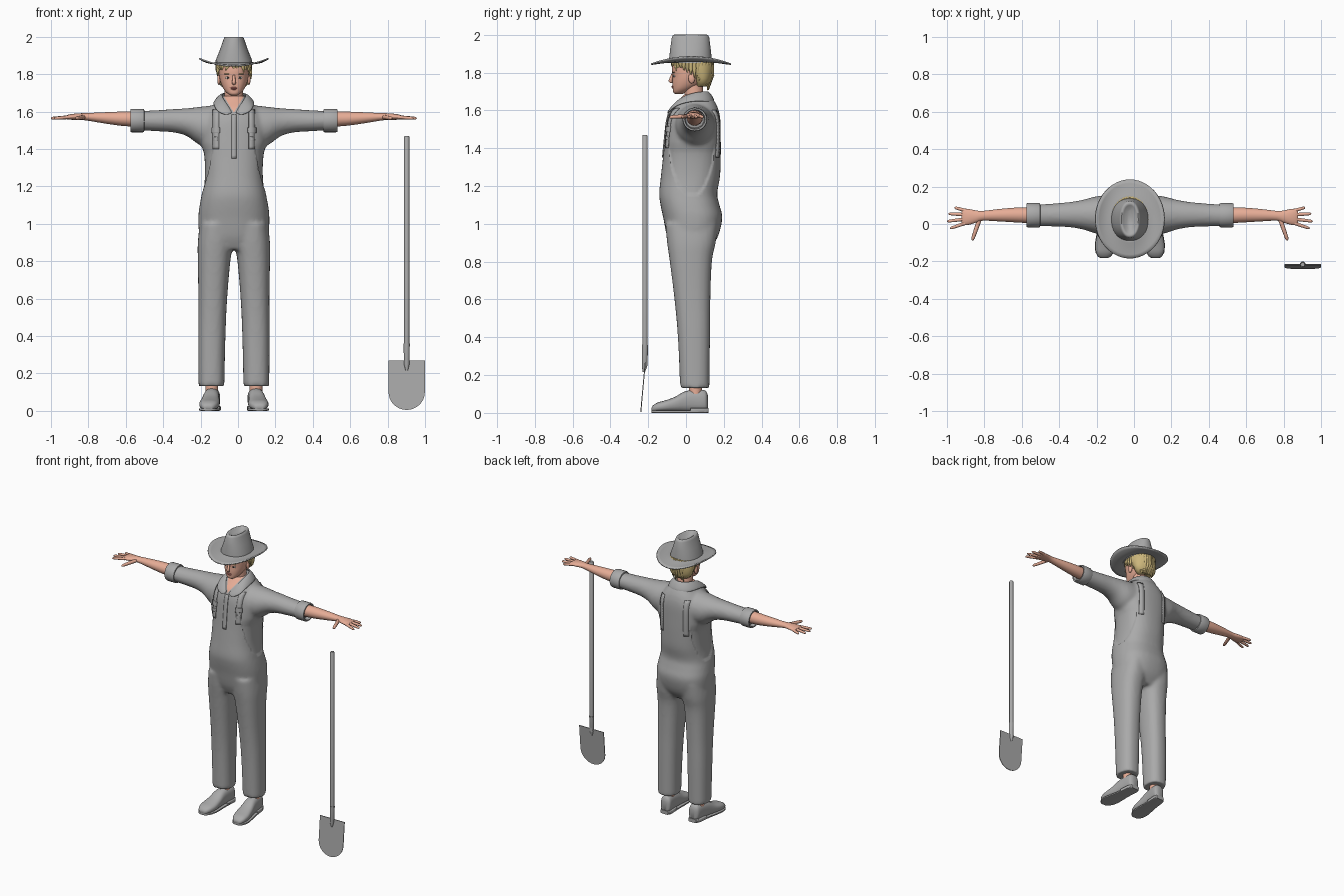
import bpy, bmesh, math, random
from mathutils import Vector as V
from mathutils.bvhtree import BVHTree

if "Cube" in bpy.data.objects:
    bpy.data.objects.remove(bpy.data.objects["Cube"])

random.seed(3)
X0 = -0.022  # figure's centre line


def mat(name, r, g, b):
    m = bpy.data.materials.new(name)
    m.diffuse_color = (r, g, b, 1)
    m.use_nodes = True
    m.node_tree.nodes["Principled BSDF"].inputs["Base Color"].default_value = m.diffuse_color
    return m


GREY = mat("grey_cloth", 0.40, 0.40, 0.40)
SKIN = mat("skin", 0.86, 0.45, 0.33)
HAIR = mat("blond_hair", 0.60, 0.47, 0.20)
LIPS = mat("lips", 0.60, 0.20, 0.17)
WHITE = mat("eye_white", 0.80, 0.78, 0.75)
DARK = mat("eye_dark", 0.06, 0.05, 0.04)


def finish(name, bm, m, angle=40):
    bmesh.ops.recalc_face_normals(bm, faces=bm.faces[:])
    me = bpy.data.meshes.new(name)
    bm.to_mesh(me)
    bm.free()
    for p in me.polygons:
        p.use_smooth = True
    me.set_sharp_from_angle(angle=math.radians(angle))
    me.materials.append(m)
    ob = bpy.data.objects.new(name, me)
    bpy.context.collection.objects.link(ob)
    return ob


def loft(bm, secs, n=24, e=2.0, k=1):
    """Skin (super)elliptic sections (centre, u, v); k = spline steps per span."""
    if k > 1:
        out = []
        for i in range(len(secs) - 1):
            q = [secs[max(i - 1, 0)], secs[i], secs[i + 1], secs[min(i + 2, len(secs) - 1)]]
            for j in range(k):
                t = j / k
                out.append([0.5 * (2 * b + (c - a) * t + (2 * a - 5 * b + 4 * c - d) * t * t
                                   + (3 * b - a - 3 * c + d) * t ** 3) for a, b, c, d in zip(*q)])
        secs = out + [secs[-1]]
    rings = []
    for c, u, v in secs:
        ring = []
        for i in range(n):
            a = 2 * math.pi * i / n
            ca, sa = math.cos(a), math.sin(a)
            ring.append(bm.verts.new(c + u * math.copysign(abs(ca) ** (2 / e), ca)
                                     + v * math.copysign(abs(sa) ** (2 / e), sa)))
        rings.append(ring)
    for r, s in zip(rings, rings[1:]):
        for i in range(n):
            bm.faces.new((r[i], r[(i + 1) % n], s[(i + 1) % n], s[i]))
    bm.faces.new(rings[0])
    bm.faces.new(rings[-1])


def zsec(z, y0, y1, hw, x=X0):
    return (V((x, (y0 + y1) / 2, z)), V((hw, 0, 0)), V((0, (y1 - y0) / 2, 0)))


def xsec(s, dx, cz, rz, cy, ry):
    return (V((X0 + s * dx, cy, cz)), V((0, ry, 0)), V((0, 0, rz)))


def ysec(y, x, hw, z0, z1):
    return (V((x, y, (z0 + z1) / 2)), V((hw, 0, 0)), V((0, 0, (z1 - z0) / 2)))


def tube(pts):
    """Sections along a path of (x, y, z, radius)."""
    P = [V(p[:3]) for p in pts]
    d = (P[-1] - P[0]).normalized()
    u = d.cross(V((0, 1, 0)) if abs(d.y) < 0.9 else V((0, 0, 1))).normalized()
    w = d.cross(u)
    return [(p, u * q[3], w * q[3]) for p, q in zip(P, pts)]


def part(name, secs, m, n=24, e=2.0, k=1, angle=40):
    bm = bmesh.new()
    loft(bm, secs, n, e, k)
    return finish(name, bm, m, angle)


def ball(name, loc, size, m):
    bm = bmesh.new()
    bmesh.ops.create_uvsphere(bm, u_segments=14, v_segments=8, radius=1)
    for v in bm.verts:
        v.co = V(loc) + V(a * b for a, b in zip(v.co, size))
    return finish(name, bm, m, 180)


# Work suit: torso, sleeves and legs fused into one smooth skin
bm = bmesh.new()
torso = [(.86, -.07, .12, .12), (.93, -.1, .168, .18), (1.03, -.12, .192, .19), (1.1, -.135, .177, .183),
         (1.16, -.142, .165, .172), (1.25, -.133, .18, .162), (1.35, -.122, .184, .164), (1.45, -.112, .184, .178),
         (1.55, -.1, .182, .172), (1.61, -.078, .17, .132), (1.65, -.042, .15, .092), (1.685, -.01, .125, .066)]
loft(bm, [zsec(*t) for t in torso], 40, 2.4, 4)
for s in (-1, 1):
    sleeve = [(.1, 1.52, .115, .045, .11), (.18, 1.523, .103, .048, .1), (.25, 1.543, .075, .05, .08),
              (.32, 1.551, .063, .05, .068), (.42, 1.551, .056, .048, .061), (.53, 1.552, .051, .046, .057)]
    loft(bm, [xsec(s, *t) for t in sleeve], 32, 2, 4)
    leg = [(.132, -.031, .124, .069, .12), (.4, -.043, .127, .073, .118), (.6, -.061, .129, .077, .113),
           (.8, -.086, .137, .087, .106), (.9, -.1, .157, .095, .098), (1, -.11, .17, .09, .092)]
    loft(bm, [zsec(*t[:4], X0 + s * t[4]) for t in leg], 32, 2.4, 4)
suit = finish("work_suit", bm, GREY)
rm = suit.modifiers.new("fuse", 'REMESH')
rm.mode, rm.voxel_size = 'VOXEL', 0.011
sm = suit.modifiers.new("soften", 'SMOOTH')
sm.iterations = 6
dg = bpy.context.evaluated_depsgraph_get()
fused = bpy.data.meshes.new_from_object(suit.evaluated_get(dg))
bpy.data.objects.remove(suit)
bm = bmesh.new()
bm.from_mesh(fused)
for v in bm.verts:  # side openings of the overalls, slightly sunken
    dx = v.co.x - X0
    if abs(dx) > .09 and v.co.z < 1.43 and ((v.co.y - .03) / .12) ** 2 + ((v.co.z - 1.45) / .3) ** 2 < 1:
        v.co.x -= math.copysign(.007 * min(1, (1.43 - v.co.z) / .05), dx)
for s in (-1, 1):  # clean edges of the open neck
    bmesh.ops.bisect_plane(bm, geom=bm.verts[:] + bm.edges[:] + bm.faces[:],
                           plane_co=(X0, 0, 1.595), plane_no=(s, 0, -.62))
for f in bm.faces:
    c = f.calc_center_median()
    f.material_index = int(abs(c.x - X0) < (c.z - 1.595) * .62 and c.y < .03)
bvh = BVHTree.FromBMesh(bm)
suit = finish("work_suit", bm, GREY, 60)
suit.data.materials.append(SKIN)


# Straps, placket and buckles laid onto the suit surface
def surface_y(x, z, side):
    hit = bvh.ray_cast(V((x, side, z)), V((0, -side, 0)))[0]
    return hit.y + side * .003 if hit else side * .1


def ribbon(name, x, hw, z0, z1, side, thick=.007):
    bm = bmesh.new()
    rows = []
    for i in range(15):
        z = z0 + (z1 - z0) * i / 14
        rows.append([bm.verts.new((x + d, surface_y(x + d, z, side), z)) for d in (-hw, 0, hw)])
    for a, b in zip(rows, rows[1:]):
        for j in (0, 1):
            bm.faces.new((a[j], a[j + 1], b[j + 1], b[j]))
    ob = finish(name, bm, GREY)
    so = ob.modifiers.new("thickness", 'SOLIDIFY')
    so.thickness, so.offset = thick, 0


ribbon("placket", X0, .014, 1.35, 1.585, -1, .005)
for s in (-1, 1):
    x = X0 + s * .096
    ribbon("front_strap", x, .016, 1.40, 1.61, -1)
    ribbon("back_strap", x, .016, 1.35, 1.60, 1)
    ribbon("buckle", x, .021, 1.485, 1.515, -1, .018)
    ribbon("bib_button", x, .011, 1.445, 1.465, -1, .018)

# Folded shirt collar: inner and outer edge of one half, mirrored
half = [((0, .12, 1.705), (0, .163, 1.65)), ((.05, .105, 1.705), (.085, .135, 1.645)),
        ((.068, .045, 1.70), (.118, .05, 1.655)), ((.06, -.015, 1.68), (.11, -.05, 1.635)),
        ((.034, -.06, 1.642), (.092, -.09, 1.60)), ((.002, -.092, 1.592), (.035, -.107, 1.58))]
bm = bmesh.new()
rows = []
for s, pts in ((-1, half[::-1]), (1, half[1:])):
    for pair in pts:
        a, b = [V((X0 + s * p[0], p[1], p[2])) for p in pair]
        rows.append([bm.verts.new(q) for q in (a, (a + b) / 2 + V((0, 0, .008)), b)])
for a, b in zip(rows, rows[1:]):
    for j in (0, 1):
        bm.faces.new((a[j], a[j + 1], b[j + 1], b[j]))
collar = finish("collar", bm, GREY, 180)
collar.modifiers.new("thickness", 'SOLIDIFY').thickness = .012
collar.modifiers.new("round", 'SUBSURF').levels = 2

# Cuffs, arms, hands, shoes
for s in (-1, 1):
    part("sleeve_cuff", [xsec(s, d, 1.552, r, .047, r * 1.04) for d, r in
                         ((.478, .05), (.48, .06), (.487, .063), (.545, .063), (.553, .06), (.553, .052), (.52, .046))], GREY)
    arm = [(.5, 1.56, .042, .045, .043), (.6, 1.562, .038, .048, .04), (.7, 1.567, .029, .047, .033),
           (.785, 1.572, .02, .044, .026), (.82, 1.573, .018, .04, .032), (.86, 1.572, .016, .038, .042),
           (.89, 1.57, .012, .038, .044), (.9, 1.569, .006, .038, .04)]
    part("arm", [xsec(s, *t) for t in arm], SKIN, k=3, angle=80)
    fingers = [(.88, .072, .937, .088), (.885, .05, .97, .055), (.885, .026, .978, .014),
               (.88, .004, .962, -.024), (.805, .022, .843, -.088)]
    for i, (ax, ay, bx, by) in enumerate(fingers):
        r = .011 if i == 4 else .009
        pts = [(X0 + s * (ax + (bx - ax) * t), ay + (by - ay) * t, 1.57 - .006 * t, r * f)
               for t, f in ((0, 1.1), (.5, 1), (.88, .85), (.97, .55), (1, .15))]
        part("thumb" if i == 4 else "finger", tube(pts), SKIN, 10, angle=80)
    shoe = [(-.182, .018, .01, .028), (-.174, .032, .006, .04), (-.15, .047, .006, .055), (-.11, .054, .006, .066),
            (-.06, .05, .006, .084), (-.01, .044, .006, .112), (.04, .041, .006, .122), (.09, .04, .006, .122),
            (.108, .034, .008, .112), (.116, .018, .012, .09)]
    cx = lambda y: X0 + s * (.121 - y * .09)
    part("shoe", [ysec(y, cx(y), w, a, b) for y, w, a, b in shoe], GREY, 24, 2.5, 3, 80)
    part("shoe_sole", [ysec(y, cx(y), w + .003, 0, .014) for y, w, a, b in shoe], GREY, 24, 6)
    part("shoe_heel", [ysec(y, cx(y), w, 0, .026) for y, w in ((.025, .043), (.09, .044), (.12, .03))], GREY, 24, 6)
    part("ankle", tube([(X0 + s * .118, .05, .09, .034), (X0 + s * .118, .05, .16, .034)]), SKIN)

# Neck and head
part("neck", tube([(X0, .05, 1.62, .058), (X0, .042, 1.69, .05), (X0, .035, 1.76, .05)]), SKIN)
head = [(1.686, -.056, -.02, .016), (1.695, -.067, .0, .032), (1.715, -.07, .04, .051), (1.745, -.072, .09, .067),
        (1.78, -.071, .118, .077), (1.82, -.074, .13, .08), (1.86, -.066, .128, .077), (1.89, -.03, .1, .05)]
part("head", [zsec(*t) for t in head], SKIN, 32, 2.2, 4, 80)
part("nose", tube([(X0, -.07, 1.795, .006), (X0, -.08, 1.765, .009), (X0, -.083, 1.752, .011), (X0, -.077, 1.744, .006)]),
     SKIN, 12, angle=80)
ball("upper_lip", (X0, -.0705, 1.727, ), (.021, .006, .004), LIPS)
ball("lower_lip", (X0, -.07, 1.72), (.016, .006, .004), LIPS)
for s in (-1, 1):
    x = X0 + s * .032
    ball("eye", (x, -.062, 1.781), (.014, .006, .006), WHITE)
    ball("iris", (x, -.0665, 1.781), (.0055, .003, .0055), DARK)
    ball("eyebrow", (x + s * .002, -.064, 1.801), (.019, .006, .003), HAIR)
    ball("ear", (X0 + s * .08, .03, 1.77), (.009, .018, .028), SKIN)

# Hair: cap plus a fringe of pointed locks
cap = [(1.725, .05, .115, .05), (1.75, .04, .132, .078), (1.79, .02, .142, .089), (1.83, -.02, .145, .093),
       (1.87, -.06, .14, .09)]
part("hair_cap", [zsec(*t) for t in cap], HAIR, 28, k=2)
for i in range(34):
    a = 2 * math.pi * i / 34
    back = (1 - math.cos(a)) / 2  # 0 at the front, 1 at the back
    tip = 1.825 - .115 * back ** 1.3 + random.uniform(-.012, .012)
    px, py = X0 + .087 * math.sin(a), .035 - .102 * math.cos(a)
    qx, qy = px + random.uniform(-.012, .012), py - .018 * back * (back > .6)
    part("hair_lock", tube([(px, py, 1.865, .012), (px * .98 + X0 * .02, py, (1.865 + tip) / 2, .0125),
                            (qx, qy, tip, .002)]), HAIR, 8, angle=60)

# Hat: dented crown and a brim curled up at the sides
crown = [(1.85, -.09, .137, .1), (1.875, -.089, .136, .097), (1.93, -.083, .13, .075), (1.985, -.075, .123, .056),
         (1.997, -.07, .118, .051), (2.0, -.062, .11, .045), (1.996, -.05, .1, .036), (1.978, -.03, .08, .02)]
part("hat_crown", [zsec(*t) for t in crown], GREY, 40, 2.2, angle=50)
bm = bmesh.new()
N, rows = 48, []
for j in range(6):
    t = j / 5
    row = []
    for i in range(N):
        a = 2 * math.pi * i / N
        c, s = math.cos(a), math.sin(a)
        row.append(bm.verts.new((X0 + (.088 + .097 * t) * c, .027 + (.105 + .106 * t) * s,
                                 1.862 + t * t * (.022 * c * c - .018 * s * s) - .006 * math.sin(math.pi * t))))
    rows.append(row)
for a, b in zip(rows, rows[1:]):
    for i in range(N):
        bm.faces.new((a[i], a[(i + 1) % N], b[(i + 1) % N], b[i]))
brim = finish("hat_brim", bm, GREY)
so = brim.modifiers.new("thickness", 'SOLIDIFY')
so.thickness, so.offset = .008, 0

# Shovel standing beside the figure
SX, SY = .902, -.217
part("shovel_handle", tube([(SX, SY, .25, .014), (SX, SY, 1.465, .014), (SX, SY, 1.47, .011)]), GREY, 16)
part("shovel_socket", tube([(SX, SY - .006, .215, .006), (SX, SY - .002, .25, .015), (SX, SY, .36, .0165)]), GREY, 16)
outline = [(.097, .268), (.097, .12)] + [(.097 * math.cos(a), .1 - .095 * math.sin(a))
                                         for a in [math.pi * i / 16 for i in range(17)]] + [(-.097, .12), (-.097, .268)]
bm = bmesh.new()
face = bm.faces.new([bm.verts.new((SX + x, -.242 + .09 * z, z)) for x, z in outline])
up = bmesh.ops.extrude_face_region(bm, geom=[face])
bmesh.ops.translate(bm, vec=(0, .005, 0), verts=[v for v in up["geom"] if isinstance(v, bmesh.types.BMVert)])
finish("shovel_blade", bm, GREY, 30)
